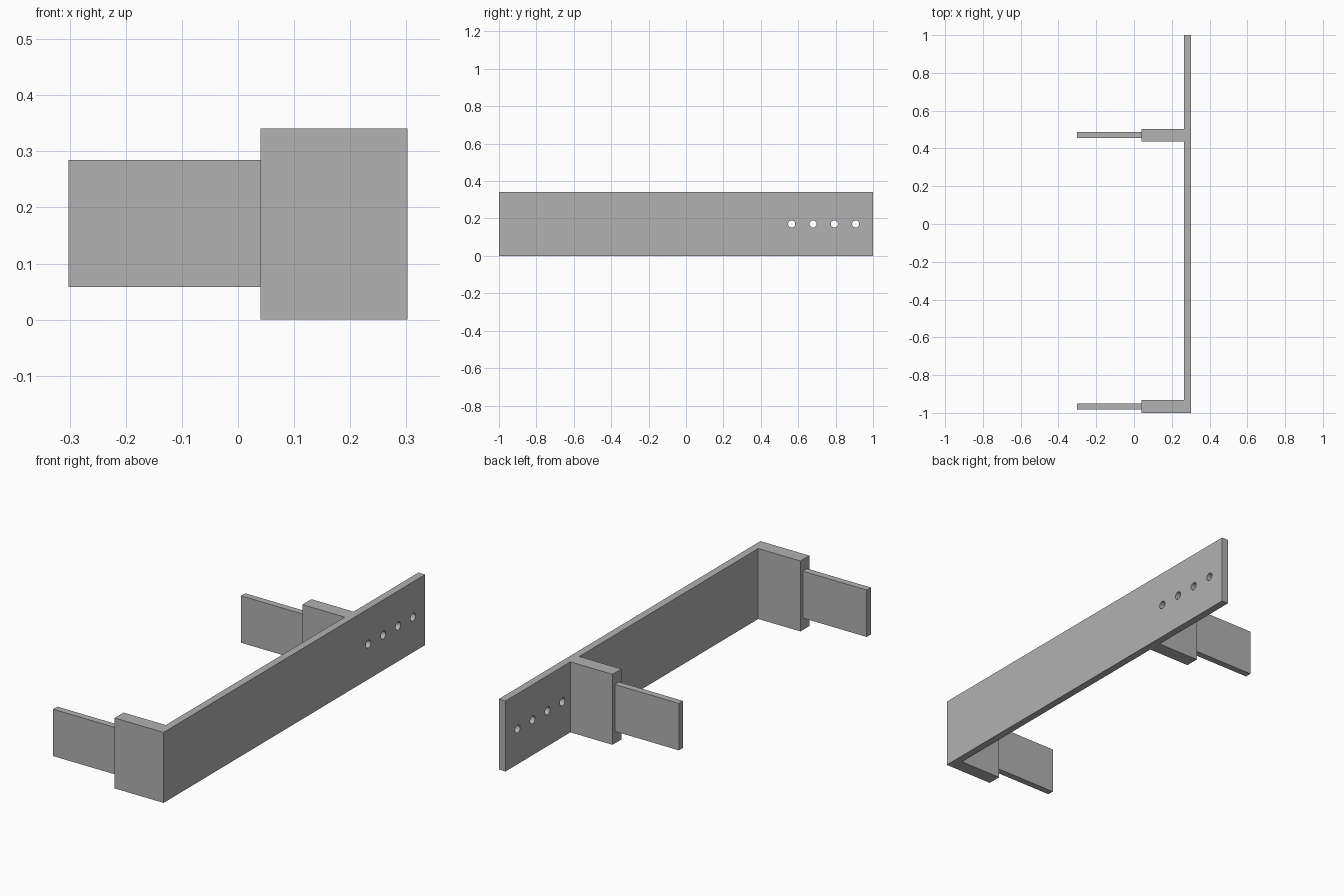
import bpy
import bmesh
from math import pi
from mathutils import Matrix, Vector

cube = bpy.data.objects.get("Cube")
if cube:
    bpy.data.objects.remove(cube, do_unlink=True)

# One plain grey for the whole bracket
grey = bpy.data.materials.new("plain grey")
grey.use_nodes = True
colour = (0.445, 0.445, 0.445, 1)
grey.diffuse_color = colour
grey.node_tree.nodes["Principled BSDF"].inputs["Base Color"].default_value = colour


def extrude_profile(name, points, z0, z1):
    """Extrude a plan-view outline from z0 up to z1."""
    bm = bmesh.new()
    face = bm.faces.new([bm.verts.new((x, y, z0)) for x, y in points])
    result = bmesh.ops.extrude_face_region(bm, geom=[face])
    top = [v for v in result["geom"] if isinstance(v, bmesh.types.BMVert)]
    bmesh.ops.translate(bm, verts=top, vec=Vector((0, 0, z1 - z0)))
    bmesh.ops.recalc_face_normals(bm, faces=bm.faces)
    mesh = bpy.data.meshes.new(name)
    bm.to_mesh(mesh)
    bm.free()
    mesh.materials.append(grey)
    obj = bpy.data.objects.new(name, mesh)
    bpy.context.collection.objects.link(obj)
    return obj


OUTER, INNER, ARM_END, TIP = 0.302, 0.266, 0.04, -0.302
HEIGHT = 0.341
FRONT_ARM = (-1, -0.932)
REAR_ARM = (0.436, 0.504)

# Long back plate with its two thick arms, as one outline
outline = [(OUTER, -1), (OUTER, 1), (INNER, 1)]
outline += [(INNER, REAR_ARM[1]), (ARM_END, REAR_ARM[1]),
            (ARM_END, REAR_ARM[0]), (INNER, REAR_ARM[0])]
outline += [(INNER, FRONT_ARM[1]), (ARM_END, FRONT_ARM[1]), (ARM_END, -1)]
plate = extrude_profile("plate_with_arms", outline, 0, HEIGHT)

# Row of round holes through the free end of the plate
bm = bmesh.new()
for i in range(4):
    place = Matrix.Translation((OUTER, 0.565 + i * 0.114, HEIGHT / 2))
    bmesh.ops.create_cone(bm, cap_ends=True, segments=24, radius1=0.019,
                          radius2=0.019, depth=0.2,
                          matrix=place @ Matrix.Rotation(pi / 2, 4, "Y"))
cutter_mesh = bpy.data.meshes.new("hole_cutter")
bm.to_mesh(cutter_mesh)
bm.free()
cutter_mesh.materials.append(grey)
cutter = bpy.data.objects.new("hole_cutter", cutter_mesh)
cutter.hide_render = True
bpy.context.collection.objects.link(cutter)

cut = plate.modifiers.new("holes", "BOOLEAN")
cut.operation = "DIFFERENCE"
cut.solver = "EXACT"
cut.object = cutter
bpy.context.view_layer.objects.active = plate
plate.select_set(True)
bpy.ops.object.modifier_apply(modifier=cut.name)
bpy.data.objects.remove(cutter, do_unlink=True)
bpy.ops.object.shade_smooth_by_angle()

# Thin tongue on the end of each arm
for name, arm in (("front_tongue", FRONT_ARM), ("rear_tongue", REAR_ARM)):
    middle = sum(arm) / 2
    y0, y1 = middle - 0.016, middle + 0.016
    extrude_profile(name, [(TIP, y0), (ARM_END, y0), (ARM_END, y1), (TIP, y1)],
                    0.058, 0.285)
